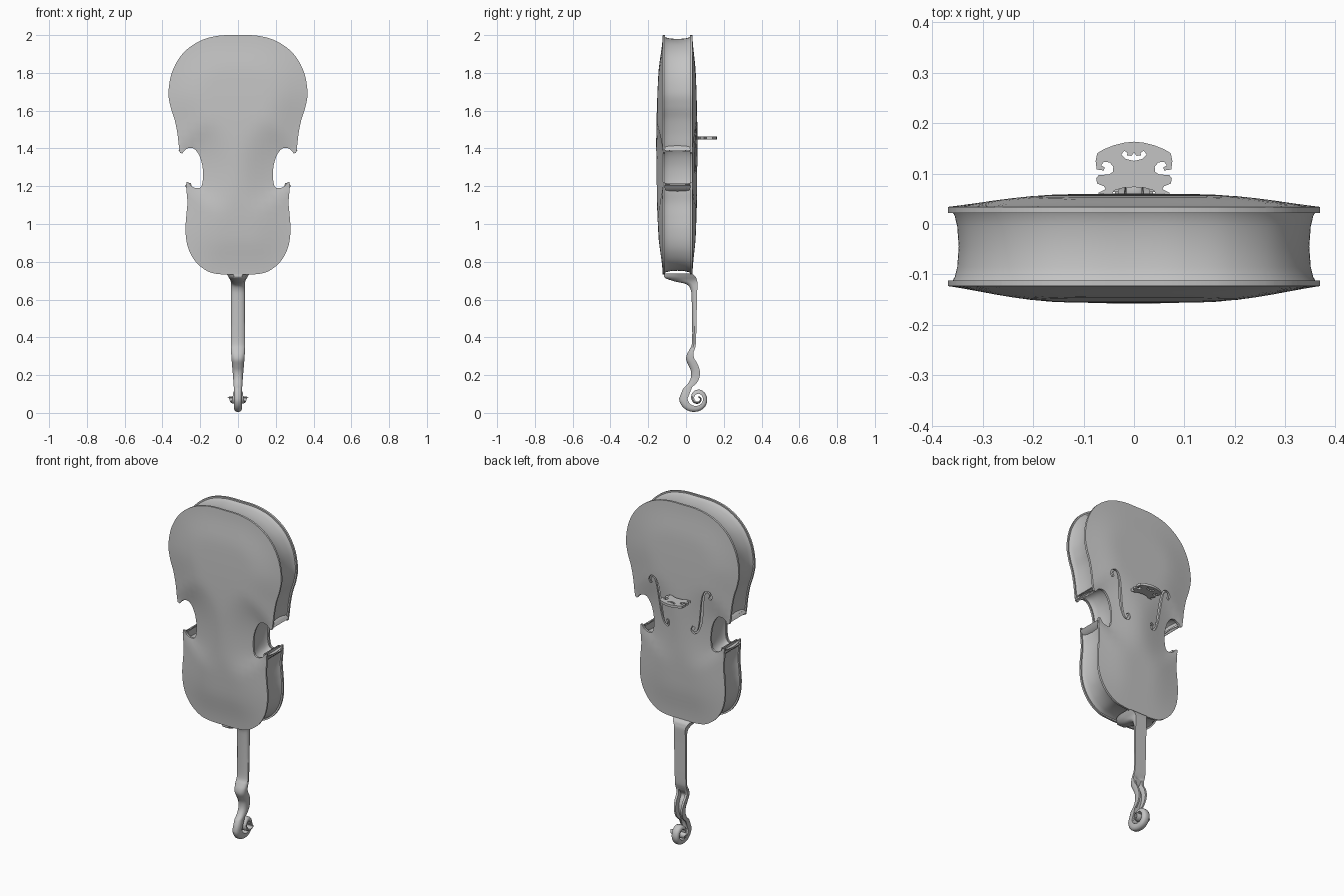
import bpy, bmesh, math
from mathutils import Vector

if "Cube" in bpy.data.objects:
    bpy.data.objects.remove(bpy.data.objects["Cube"])

grey = bpy.data.materials.new("plain_grey")
grey.diffuse_color = (0.55, 0.55, 0.55, 1)
grey.use_nodes = True
grey.node_tree.nodes["Principled BSDF"].inputs["Base Color"].default_value = grey.diffuse_color


def spline(pts, n=6):
    """Catmull-Rom curve through points of any dimension."""
    P = [Vector(p) for p in pts]
    P = [P[0]] + P + [P[-1]]
    out = []
    for i in range(1, len(P) - 2):
        a, b, c, d = P[i - 1:i + 3]
        for k in range(n):
            t = k / n
            out.append(0.5 * (2 * b + (c - a) * t + (2 * a - 5 * b + 4 * c - d) * t * t
                              + (3 * b - a - 3 * c + d) * t ** 3))
    return out + [P[-1].copy()]


def mirrored(half):
    return [tuple(p) for p in half] + [(-p[0], p[1]) for p in reversed(half) if p[0] > 1e-5]


def make(name, bm):
    bmesh.ops.remove_doubles(bm, verts=bm.verts[:], dist=1e-6)
    bmesh.ops.recalc_face_normals(bm, faces=bm.faces[:])
    me = bpy.data.meshes.new(name)
    bm.to_mesh(me)
    bm.free()
    ob = bpy.data.objects.new(name, me)
    bpy.context.collection.objects.link(ob)
    me.materials.append(grey)
    return ob


def select(ob):
    bpy.ops.object.select_all(action='DESELECT')
    ob.select_set(True)
    bpy.context.view_layer.objects.active = ob


def smooth(ob, deg=38):
    select(ob)
    bpy.ops.object.shade_smooth_by_angle(angle=math.radians(deg))


def skin(bm, loops, closed):
    """Join equal loops of points; close the chain or cap its ends."""
    rows = [[bm.verts.new(p) for p in l] for l in loops]
    n = len(rows[0])
    for i in range(len(rows) if closed else len(rows) - 1):
        a, b = rows[i], rows[(i + 1) % len(rows)]
        for j in range(n):
            bm.faces.new((a[j], a[(j + 1) % n], b[(j + 1) % n], b[j]))
    if not closed:
        bm.faces.new(rows[0])
        bm.faces.new(rows[-1])


# Body outline in x, z: wide bout, waist, narrow bout
wide = [(0, 2), (.1, 1.997), (.2, 1.97), (.29, 1.905), (.347, 1.81), (.368, 1.70),
        (.357, 1.62), (.335, 1.55), (.321, 1.48), (.314, 1.42), (.308, 1.378)]
waist = [(.295, 1.373), (.28, 1.392), (.255, 1.403), (.228, 1.395), (.204, 1.36), (.189, 1.31),
         (.185, 1.26), (.189, 1.215), (.2, 1.193), (.222, 1.19), (.245, 1.2), (.264, 1.222)]
narrow = [(.274, 1.222), (.272, 1.17), (.268, 1.11), (.274, 1.04), (.278, .97), (.271, .9),
          (.25, .84), (.21, .785), (.15, .745), (.08, .733), (0, .732)]
outline = mirrored(spline(wide) + spline(waist, 5) + spline(narrow))
N = len(outline)
segs = [(Vector(outline[i]), Vector(outline[(i + 1) % N])) for i in range(N)]


def edge_distance(p):
    best = 9
    for a, b in segs:
        ab = b - a
        t = max(0, min(1, (p - a).dot(ab) / ab.length_squared))
        best = min(best, (p - a - ab * t).length)
    return best


def plate(name, y_edge, height, thick):
    """Arched plate cut to the outline; the sign of height is its outward side."""
    bm = bmesh.new()
    bm.faces.new([bm.verts.new((x, 0, z)) for x, z in outline])
    cuts = [((0, 0, .7413 + .035 * i), (0, 0, 1)) for i in range(36)]
    cuts += [((-.3515 + .037 * i, 0, 0), (1, 0, 0)) for i in range(20)]
    for co, no in cuts:
        bmesh.ops.bisect_plane(bm, geom=bm.verts[:] + bm.edges[:] + bm.faces[:],
                               dist=1e-6, plane_co=co, plane_no=no)
    bmesh.ops.triangulate(bm, faces=[f for f in bm.faces if len(f.verts) > 4])
    for v in bm.verts:
        t = min(1, edge_distance(Vector((v.co.x, v.co.z))) / .2)
        rise = .5 * t * t * (3 - 2 * t) + .5 * (1 - (1 - t) ** 2)
        v.co.y = y_edge + height * rise * (1 - .75 * ((v.co.z - 1.37) / .635) ** 2)
    new = bmesh.ops.extrude_face_region(bm, geom=bm.faces[:], use_keep_orig=True)["geom"]
    for v in new:
        if isinstance(v, bmesh.types.BMVert):
            v.co.y -= math.copysign(thick, height)
    return make(name, bm)


smooth(plate("back_plate", -.123, -.035, .011))
belly = plate("belly_plate", .034, .027, .012)

# Curled sound holes, cut through the belly (x, z, half width)
hole = spline([(.19, 1.497, .011), (.199, 1.518, .010), (.188, 1.538, .006), (.165, 1.535, .006),
               (.148, 1.495, .009), (.137, 1.42, .011), (.126, 1.34, .010), (.11, 1.288, .006),
               (.088, 1.273, .006), (.077, 1.288, .010), (.086, 1.309, .011)], 4)
for side in (1, -1):
    left, right = [], []
    for i, p in enumerate(hole):
        t = (hole[min(i + 1, len(hole) - 1)] - hole[max(i - 1, 0)]).xy.normalized()
        n = Vector((-t.y, t.x)) * p.z * .8
        left.append(p.xy + n)
        right.append(p.xy - n)
    bm = bmesh.new()
    skin(bm, [[(side * l.x, -.02, l.y), (side * l.x, .12, l.y),
               (side * r.x, .12, r.y), (side * r.x, -.02, r.y)] for l, r in zip(left, right)], False)
    cutter = make("sound_hole_cutter", bm)
    cutter.hide_render = True
    mod = belly.modifiers.new("sound_hole", 'BOOLEAN')
    mod.operation, mod.solver, mod.object = 'DIFFERENCE', 'EXACT', cutter
    select(belly)
    bpy.ops.object.modifier_apply(modifier=mod.name)
    bpy.data.objects.remove(cutter)
smooth(belly)

# Ribs: hollow-curved wall set in from the outline (y, inset)
wall = [(-.114, .008), (-.105, .013), (-.085, .018), (-.045, .021), (-.005, .018),
        (.016, .013), (.025, .008), (.025, .026), (-.114, .026)]
loops = []
for i in range(N):
    t0 = (segs[i - 1][1] - segs[i - 1][0]).normalized()
    t1 = (segs[i][1] - segs[i][0]).normalized()
    m = (Vector((t0.y, -t0.x)) + Vector((t1.y, -t1.x))).normalized()
    m *= min(1.5, 1 / max(.1, m.dot(Vector((t1.y, -t1.x)))))
    x, z = outline[i]
    loops.append([(x + m.x * d, y, z + m.y * d) for y, d in wall])
bm = bmesh.new()
skin(bm, loops, True)
smooth(make("ribs", bm))

# Neck, peg box and scroll: stations (back y, z, front y, z, half width, groove depth)
stations = [(-.115, .737, .03, .737, .06, 0), (-.112, .715, .05, .722, .05, 0),
            (-.06, .696, .057, .705, .04, 0), (0, .682, .06, .69, .037, 0),
            (.024, .655, .06, .665, .037, 0), (.03, .6, .058, .6, .037, 0),
            (.033, .45, .055, .45, .036, 0), (.031, .365, .052, .365, .036, 0),
            (.018, .335, .046, .338, .037, 0), (.004, .307, .04, .318, .036, .1),
            (.001, .28, .043, .29, .034, .6), (.014, .25, .06, .262, .032, .6),
            (.026, .22, .072, .228, .029, .6), (.025, .185, .073, .195, .026, .6),
            (.01, .155, .058, .16, .024, .5), (-.015, .13, .033, .138, .022, .1)]
# Scroll keys per quarter turn: outer radius, half width
turns = spline([(.1, .021, 0), (.067, .021, 0), (.049, .022, 0), (.048, .024, 0), (.035, .030, 0),
                (.027, .038, 0), (.019, .047, 0), (.012, .055, 0)], 8)
path = [Vector(p) for p in spline(stations, 4)]
for i, (r, w, _) in enumerate(turns):
    a = math.pi + i * math.pi / 16
    q = r * .55
    c, s = math.cos(a), math.sin(a)
    path.append(Vector((.063 + r * c, .075 + r * s, .063 + q * c, .075 + q * s, w, 0)))
loops = []
for yb, zb, yf, zf, w, g in path:
    g = max(0, g)
    shape = [(-1, 1), (-1, .5), (-.8, .18), (-.4, 0), (.4, 0), (.8, .18), (1, .5), (1, 1),
             (.6, 1), (.55, 1 - g), (-.55, 1 - g), (-.6, 1)]
    loops.append([(u * w, yb + (yf - yb) * v, zb + (zf - zb) * v) for u, v in shape])
bm = bmesh.new()
skin(bm, loops, False)
smooth(make("neck_and_scroll", bm), 45)

# Bridge: flat pierced board with curled side notches, standing on two feet
board = [(0, .163), (.02, .161), (.04, .156), (.06, .148), (.073, .14), (.076, .125), (.074, .108),
         (.06, .106), (.058, .112), (.065, .116), (.06, .123), (.048, .122), (.041, .113),
         (.042, .103), (.05, .098), (.07, .097), (.075, .09), (.073, .08), (.06, .075),
         (.056, .069), (.07, .062), (.07, .053), (.045, .053), (.04, .066), (.02, .072), (0, .073)]
heart = [(0, .142), (.005, .135), (.014, .136), (.013, .141), (.019, .145), (.025, .138),
         (.017, .129), (0, .125)]
cu = bpy.data.curves.new("bridge", 'CURVE')
cu.dimensions, cu.fill_mode, cu.extrude = '2D', 'BOTH', .007
for half in (board, heart):
    pts = mirrored(half)
    sp = cu.splines.new('POLY')
    sp.points.add(len(pts) - 1)
    for p, (x, y) in zip(sp.points, pts):
        p.co = (x, y, 0, 1)
    sp.use_cyclic_u = True
bridge = bpy.data.objects.new("bridge", cu)
bridge.location.z = 1.455
bpy.context.collection.objects.link(bridge)
cu.materials.append(grey)
select(bridge)
bpy.ops.object.convert(target='MESH')
smooth(bpy.context.view_layer.objects.active, 30)
